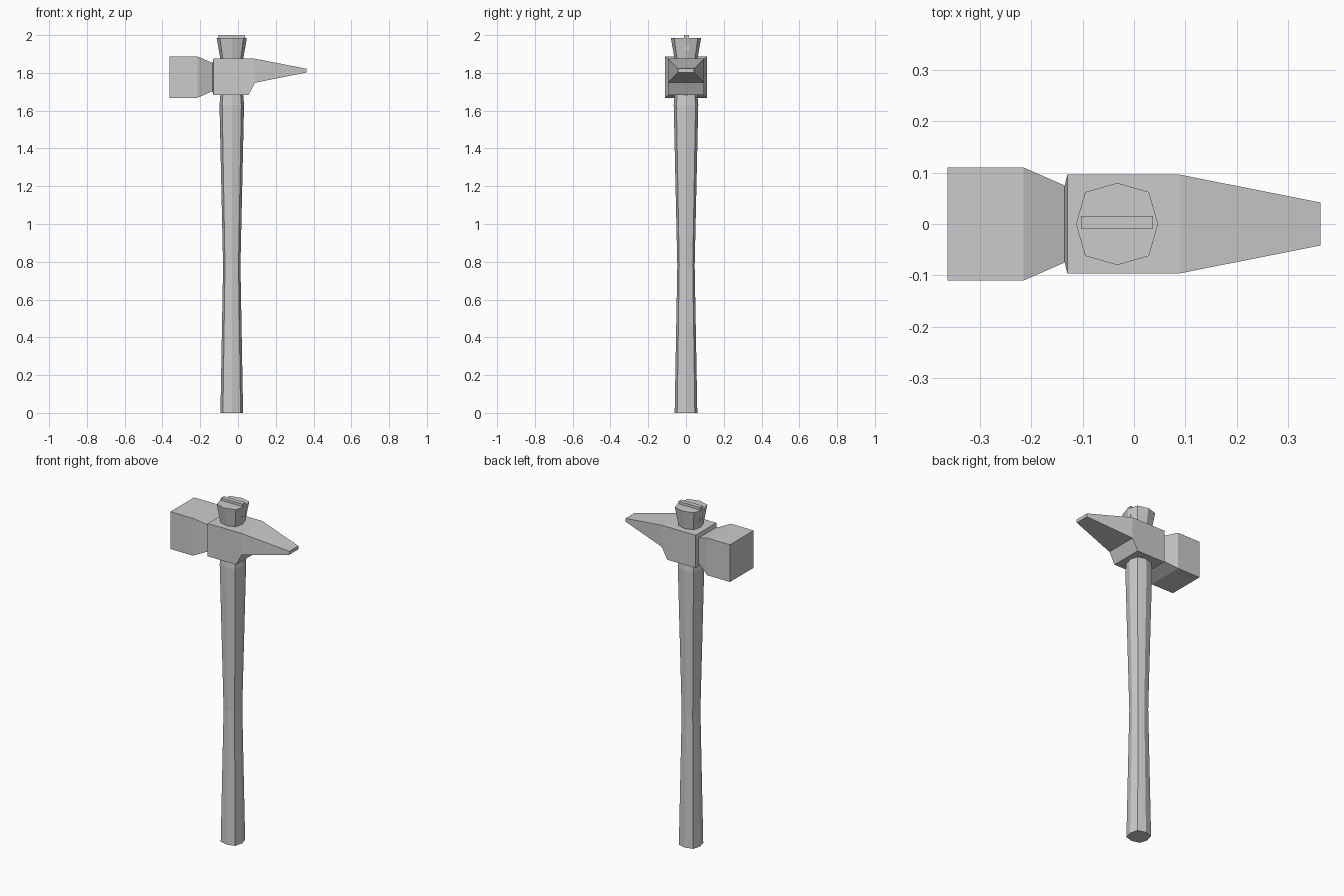
import bpy, math

if "Cube" in bpy.data.objects:
    bpy.data.objects.remove(bpy.data.objects["Cube"])


def loft(name, rings):
    """Skin a list of equal-length closed rings and cap both ends."""
    n = len(rings[0])
    verts = [p for r in rings for p in r]
    faces = [(k * n + i, k * n + (i + 1) % n, (k + 1) * n + (i + 1) % n, (k + 1) * n + i)
             for k in range(len(rings) - 1) for i in range(n)]
    faces.append(tuple(reversed(range(n))))
    faces.append(tuple(range(len(verts) - n, len(verts))))
    mesh = bpy.data.meshes.new(name)
    mesh.from_pydata(verts, [], faces)
    obj = bpy.data.objects.new(name, mesh)
    bpy.context.collection.objects.link(obj)
    return obj


def octagon(z, r, cx=-0.033):
    """Octagon with slightly fuller diagonal corners."""
    ring = []
    for i in range(8):
        a = i * math.pi / 4
        s = r * (1.1 if i % 2 else 1.0)
        ring.append((cx + s * math.cos(a), s * math.sin(a), z))
    return ring


def rect(x, hy, z0, z1):
    return [(x, -hy, z0), (x, hy, z0), (x, hy, z1), (x, -hy, z1)]


# Wooden handle: waisted grip running through the head to a flared top
loft("handle", [octagon(z, r) for z, r in [
    (0, 0.060), (0.78, 0.046), (1.63, 0.065), (1.70, 0.059),
    (1.87, 0.060), (1.985, 0.080)]])

# Head: square poll, neck, eye block and tapered peen
loft("hammer_head", [rect(*s) for s in [
    (-0.363, 0.110, 1.668, 1.887),
    (-0.215, 0.110, 1.668, 1.887),
    (-0.135, 0.075, 1.703, 1.853),
    (-0.130, 0.096, 1.682, 1.875),
    (0.055, 0.096, 1.682, 1.875),
    (0.090, 0.096, 1.748, 1.875),
    (0.363, 0.042, 1.802, 1.822)]])

# Wedge driven into the top of the handle
bpy.ops.mesh.primitive_cube_add(size=1, location=(-0.033, 0.003, 1.96))
wedge = bpy.context.object
wedge.name = "wedge"
wedge.scale = (0.14, 0.026, 0.08)
